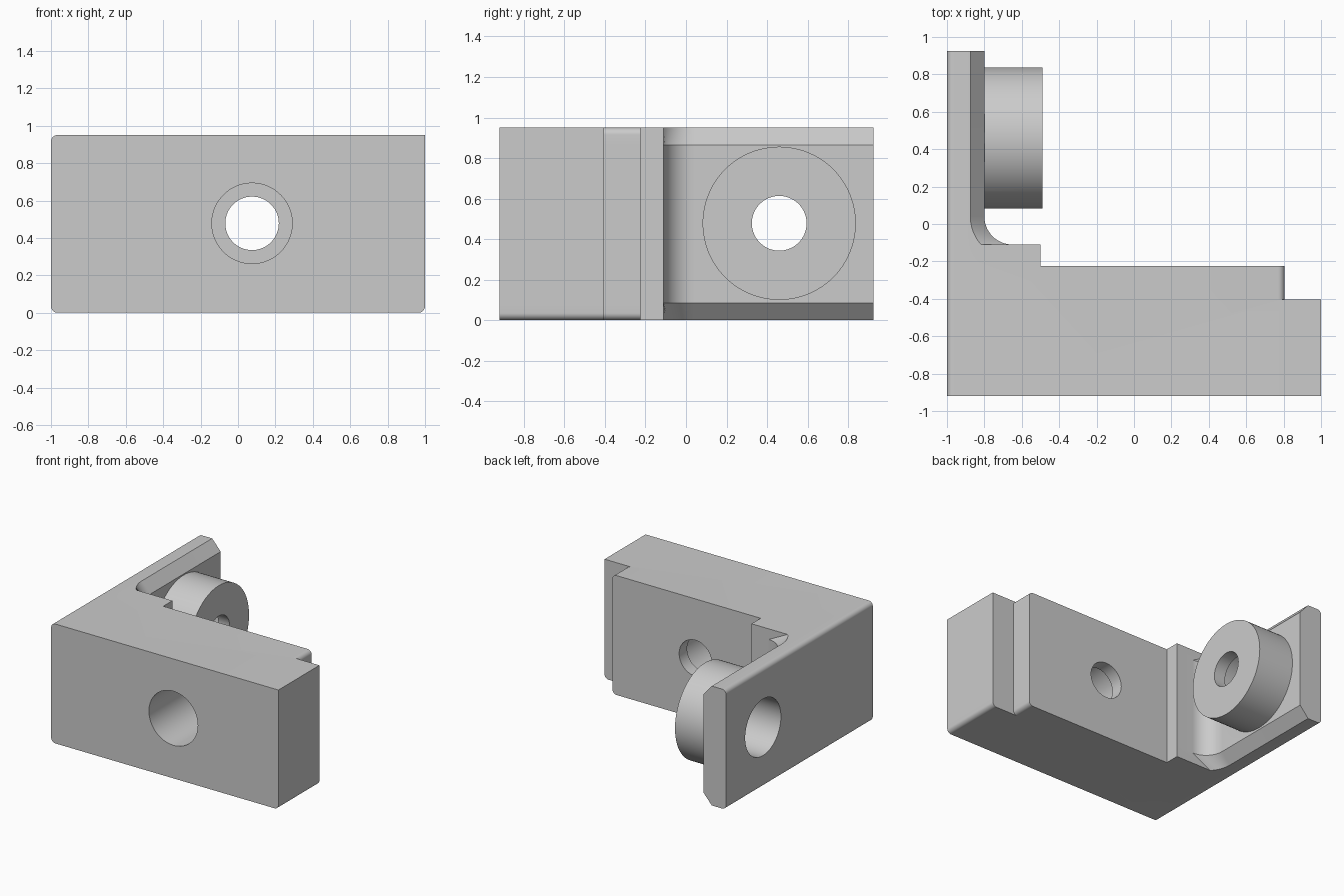
import bpy, bmesh
from math import sin, cos, pi, asin
from mathutils import Matrix, Vector

if "Cube" in bpy.data.objects:
    bpy.data.objects.remove(bpy.data.objects["Cube"], do_unlink=True)

HEIGHT, FRONT, BACK = 0.95, -0.92, 0.925
SHOULDER = -0.11          # rear face beside the plate
FILLET, CHAMFER = 0.15, 0.075
STEP_X, STEP_Y = 0.805, -0.405

grey = bpy.data.materials.new("machined grey")
grey.use_nodes = True
grey.diffuse_color = (0.6, 0.6, 0.6, 1)
grey.node_tree.nodes["Principled BSDF"].inputs["Base Color"].default_value = (0.6, 0.6, 0.6, 1)


def finish(name, bm):
    bmesh.ops.recalc_face_normals(bm, faces=bm.faces)
    mesh = bpy.data.meshes.new(name)
    bm.to_mesh(mesh)
    bm.free()
    mesh.materials.append(grey)
    obj = bpy.data.objects.new(name, mesh)
    bpy.context.collection.objects.link(obj)
    return obj


def loft(name, loops):
    """Skin matching closed loops and cap both ends."""
    bm = bmesh.new()
    rings = [[bm.verts.new(p) for p in loop] for loop in loops]
    n = len(rings[0])
    for low, high in zip(rings, rings[1:]):
        for i in range(n):
            j = (i + 1) % n
            bm.faces.new((low[i], low[j], high[j], high[i]))
    bm.faces.new(rings[0])
    bm.faces.new(rings[-1])
    return finish(name, bm)


def cylinder(name, axis, start, end, radius, segments=80):
    bm = bmesh.new()
    bmesh.ops.create_cone(bm, cap_ends=True, segments=segments, radius1=radius,
                          radius2=radius, depth=(end - start).length)
    turn = Vector((0, 0, 1)).rotation_difference(Vector(axis)).to_matrix().to_4x4()
    bmesh.ops.transform(bm, verts=bm.verts,
                        matrix=Matrix.Translation((start + end) / 2) @ turn)
    return finish(name, bm)


def combine(target, tool, operation):
    mod = target.modifiers.new("cut", "BOOLEAN")
    mod.operation, mod.solver, mod.object = operation, "EXACT", tool
    bpy.context.view_layer.objects.active = target
    bpy.ops.object.modifier_apply(modifier=mod.name)
    bpy.data.objects.remove(tool, do_unlink=True)


def outline(z, inset):
    """Plan of the bracket, with the plate's inner side moved in by inset."""
    r = FILLET + inset
    cx, cy = -0.8 + FILLET, SHOULDER + FILLET
    sweep = asin(min(1, FILLET / r))
    pts = [(-1, FRONT), (-1, BACK), (-0.8 - inset, BACK)]
    for i in range(13):
        a = sweep * i / 12
        pts.append((cx - r * cos(a), cy - r * sin(a)))
    pts += [(-0.5, SHOULDER), (-0.5, -0.225), (STEP_X, -0.225),
            (STEP_X, STEP_Y), (1, STEP_Y), (1, FRONT)]
    return [(x, y, z) for x, y in pts]


# L-shaped body with the chamfered plate
body = loft("angle_bracket", [outline(0, CHAMFER), outline(0.085, 0),
                              outline(HEIGHT - 0.085, 0), outline(HEIGHT, CHAMFER)])


# Rounded long edges
def round_edge(x, z, sx, sz, y0, y1, r=0.035):
    cx, cz, over = x - sx * r, z - sz * r, 0.01
    pts = [(x + sx * over, cz), (x + sx * over, z + sz * over), (cx, z + sz * over)]
    for i in range(9):
        a = pi / 2 * (1 - i / 8)
        pts.append((cx + sx * r * cos(a), cz + sz * r * sin(a)))
    cutter = loft("edge_cutter", [[(px, y, pz) for px, pz in pts] for y in (y0, y1)])
    combine(body, cutter, "DIFFERENCE")


for z, side in ((0, -1), (HEIGHT, 1)):
    round_edge(-1, z, -1, side, -1, 1)
    round_edge(STEP_X, z, 1, side, STEP_Y, -0.2)
round_edge(1, 0, 1, -1, -1, -0.3)

# Round boss on the plate
boss_y, mid = 0.46, 0.478
combine(body, cylinder("boss", (1, 0, 0), Vector((-0.85, boss_y, mid)),
                       Vector((-0.49, boss_y, mid)), 0.378, 96), "UNION")

# Counterbored holes: through the plate and boss, then through the block
for axis, start, step, end, bore, hole in (
        ((1, 0, 0), (-1.1, boss_y, mid), (-0.59, boss_y, mid), (-0.4, boss_y, mid), 0.225, 0.135),
        ((0, 1, 0), (0.075, -1, mid), (0.075, -0.325, mid), (0.075, -0.1, mid), 0.215, 0.143)):
    start, step, end = Vector(start), Vector(step), Vector(end)
    combine(body, cylinder("bore_cutter", axis, start, step, bore), "DIFFERENCE")
    combine(body, cylinder("hole_cutter", axis, start, end, hole), "DIFFERENCE")

# Smooth the curved faces and keep the edges sharp
bpy.ops.object.select_all(action="DESELECT")
body.select_set(True)
bpy.context.view_layer.objects.active = body
bpy.ops.object.shade_smooth_by_angle()
